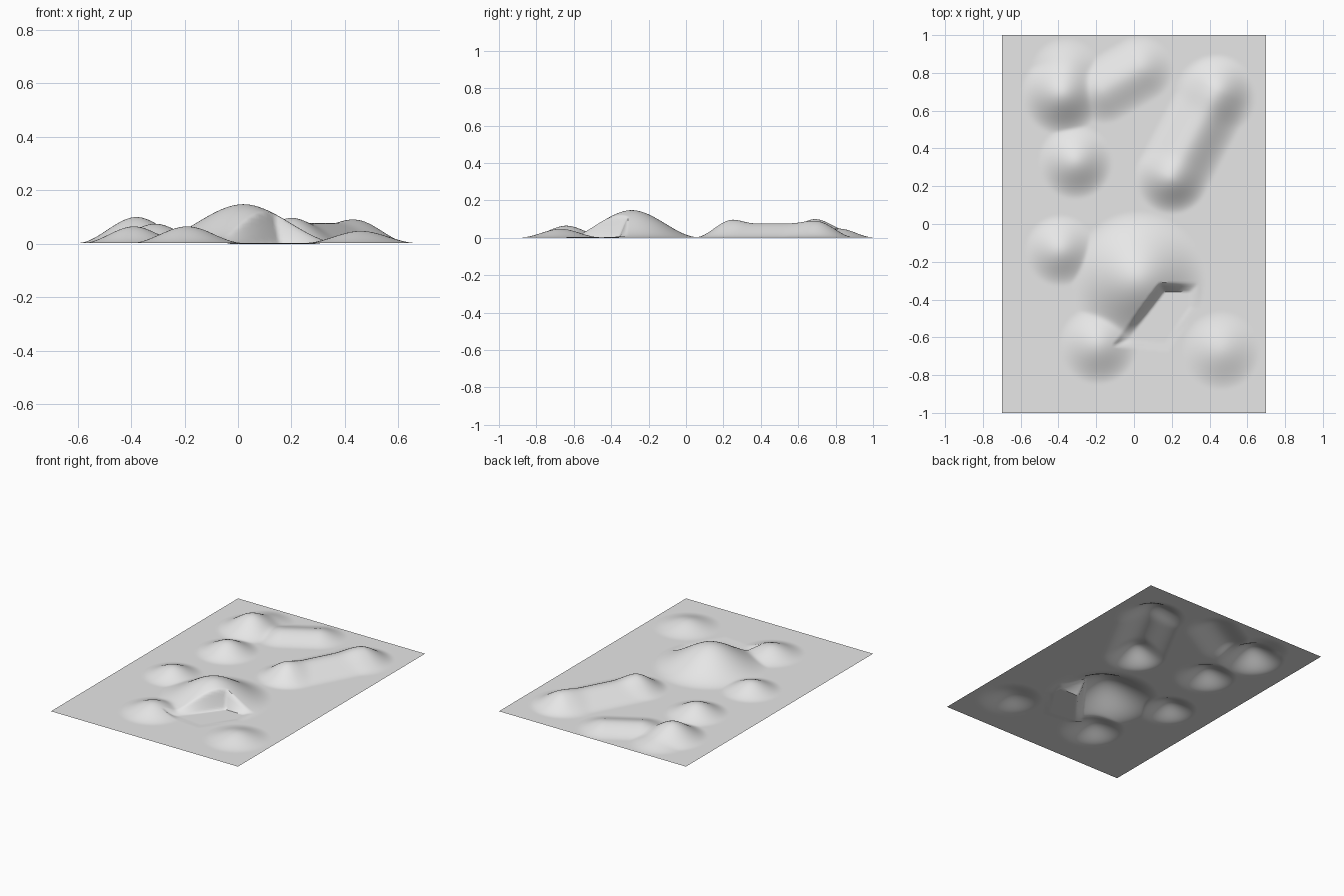
import bpy
import bmesh
from mathutils import Vector

old = bpy.data.objects.get("Cube")
if old:
    bpy.data.objects.remove(old, do_unlink=True)

BASE = 0.003

# Round hills: x, y, height, radius
HILLS = [
    (-0.38, 0.69, 0.097, 0.22),
    (-0.36, 0.80, 0.040, 0.19),
    (-0.31, 0.33, 0.072, 0.20),
    (-0.39, -0.14, 0.062, 0.19),
    (0.02, -0.29, 0.145, 0.36),
    (-0.19, -0.64, 0.062, 0.21),
    (0.46, -0.67, 0.045, 0.21),
    (0.20, 0.25, 0.075, 0.20),
    (0.43, 0.68, 0.065, 0.22),
]
# Long ridges: start, end, height, radius
RIDGES = [
    ((0.20, 0.25), (0.44, 0.70), 0.074, 0.20),
    ((-0.16, 0.71), (0.03, 0.82), 0.046, 0.18),
]
# Quarry sides: a point on the line and the inward normal
QUARRY = [
    ((0.13, -0.32), (0.80, -0.60)),
    ((0.13, -0.315), (0.0, -1.0)),
    ((0.34, -0.45), (-1.0, 0.0)),
    ((0.34, -0.45), (-0.82, 0.57)),
    ((0.10, -0.67), (0.1, 0.99)),
]


def falloff(distance, radius):
    t = max(0.0, 1.0 - distance / radius)
    return t * t * (3 - 2 * t)


def ridge_distance(p, a, b):
    a, b = Vector(a), Vector(b)
    d = b - a
    t = min(1.0, max(0.0, (p - a).dot(d) / d.length_squared))
    return (p - a - d * t).length


def ground_height(x, y):
    p = Vector((x, y))
    heights = [h * falloff((p - Vector((cx, cy))).length, r) for cx, cy, h, r in HILLS]
    heights += [h * falloff(ridge_distance(p, a, b), r) for a, b, h, r in RIDGES]
    # Soft maximum blends neighbouring hills
    z = BASE + sum(h ** 3 for h in heights) ** (1 / 3)
    # Steep walls drop to the quarry floor
    depth = min((p - Vector(q)).dot(Vector(n)) for q, n in QUARRY)
    return z * (1 - min(1.0, max(0.0, depth / 0.045)))


# Ground sheet shaped by the height rule
bm = bmesh.new()
bmesh.ops.create_grid(bm, x_segments=140, y_segments=200, size=1)
for v in bm.verts:
    v.co.x *= 0.7
    v.co.z = ground_height(v.co.x, v.co.y)
mesh = bpy.data.meshes.new("hilly_ground")
bm.to_mesh(mesh)
bm.free()
ground = bpy.data.objects.new("hilly_ground", mesh)
bpy.context.collection.objects.link(ground)

# Plain grey surface
grey = bpy.data.materials.new("light_grey")
grey.use_nodes = True
grey.diffuse_color = (0.8, 0.8, 0.8, 1)
grey.node_tree.nodes["Principled BSDF"].inputs["Base Color"].default_value = (0.8, 0.8, 0.8, 1)
mesh.materials.append(grey)

bpy.ops.object.select_all(action="DESELECT")
ground.select_set(True)
bpy.context.view_layer.objects.active = ground
bpy.ops.object.shade_smooth_by_angle(angle=0.7)
